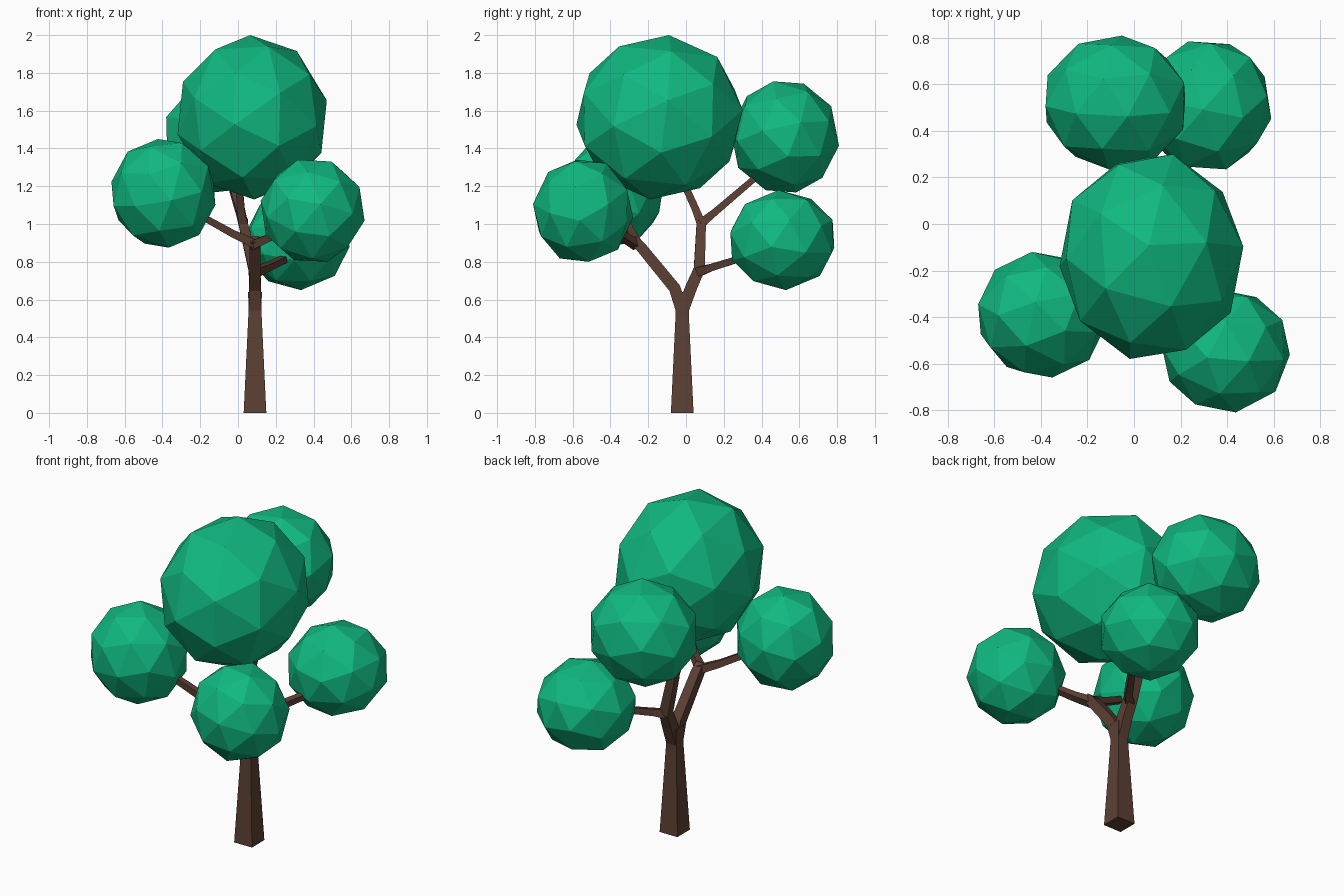
import bpy, bmesh
from mathutils import Vector, Euler

if "Cube" in bpy.data.objects:
    bpy.data.objects.remove(bpy.data.objects["Cube"])


def material(name, rgb):
    m = bpy.data.materials.new(name)
    m.diffuse_color = (*rgb, 1)
    m.use_nodes = True
    m.node_tree.nodes["Principled BSDF"].inputs["Base Color"].default_value = m.diffuse_color
    return m


BARK = material("bark brown", (0.107, 0.051, 0.033))
LEAF = material("leaf green", (0.0052, 0.485, 0.22))


def finish(bm, name, mat):
    bmesh.ops.recalc_face_normals(bm, faces=bm.faces[:])
    me = bpy.data.meshes.new(name)
    bm.to_mesh(me)
    bm.free()
    me.materials.append(mat)
    ob = bpy.data.objects.new(name, me)
    bpy.context.collection.objects.link(ob)
    return ob


def foliage(name, lo, hi, turn):
    """Faceted 60-sided ball (a dodecahedron with raised faces) fitted to a box."""
    ico = bmesh.new()
    bmesh.ops.create_icosphere(ico, subdivisions=1, radius=1)
    pts = [v.co.normalized() for v in ico.verts]
    pts += [f.calc_center_median().normalized() for f in ico.faces]
    ico.free()
    rot = Euler(turn).to_matrix()
    pts = [rot @ p for p in pts]
    low = [min(p[i] for p in pts) for i in range(3)]
    high = [max(p[i] for p in pts) for i in range(3)]
    bm = bmesh.new()
    for p in pts:
        bm.verts.new([lo[i] + (p[i] - low[i]) / (high[i] - low[i]) * (hi[i] - lo[i])
                      for i in range(3)])
    bmesh.ops.convex_hull(bm, input=bm.verts[:])
    finish(bm, name, LEAF)


def limb(name, path, ref=(1, 0, 0)):
    """Square-section tapered tube along (x, y, z, half width) points."""
    bm = bmesh.new()
    pts = [Vector(p[:3]) for p in path]
    rings = []
    for i, p in enumerate(pts):
        t = Vector()
        if i > 0:
            t += (p - pts[i - 1]).normalized()
        if i < len(pts) - 1:
            t += (pts[i + 1] - p).normalized()
        t.normalize()
        if i == 0 and p.z == 0:
            t = Vector((0, 0, 1))
        u = Vector(ref)
        u = (u - t * u.dot(t)).normalized()
        v = t.cross(u)
        r = path[i][3]
        rings.append([bm.verts.new(p + r * (a * u + b * v))
                      for a, b in ((1, 1), (-1, 1), (-1, -1), (1, -1))])
    for a, b in zip(rings, rings[1:]):
        for k in range(4):
            n = (k + 1) % 4
            bm.faces.new((a[k], a[n], b[n], b[k]))
    bm.faces.new(rings[0])
    bm.faces.new(rings[-1])
    finish(bm, name, BARK)


# Trunk with its two main forks
limb("trunk", [(.09, -.02, 0, .06), (.09, -.02, .52, .035), (.09, -.02, .64, .036)])
limb("front_fork", [(.09, -.02, .54, .033), (.09, -.06, .66, .031),
                    (.09, -.24, .88, .028), (.09, -.28, .92, .024)])
limb("back_fork", [(.09, -.02, .54, .033), (.09, .03, .67, .031), (.085, .07, .76, .029),
                   (.03, .08, .99, .025), (.02, .085, 1.03, .022)])

# Branches into the foliage
limb("left_branch", [(.10, -.26, .89, .024), (-.02, -.29, .945, .020),
                     (-.30, -.36, 1.10, .016)], (0, 1, 0))
limb("right_branch", [(.08, -.26, .89, .024), (.16, -.32, .925, .020),
                      (.32, -.45, 1.02, .016)], (0, 1, 0))
limb("lower_back_branch", [(.085, .06, .745, .026), (.14, .12, .765, .020),
                           (.30, .36, .84, .016)])
limb("upper_back_branch", [(.03, .075, 1.0, .024), (.01, .15, 1.06, .019),
                           (-.06, .42, 1.29, .016)])
limb("crown_branch", [(.03, .085, .99, .024), (.015, .05, 1.08, .020),
                      (.0, -.04, 1.28, .018)])

# Foliage balls
foliage("crown_foliage", (-.32, -.58, 1.13), (.47, .30, 2.0), (-.1, .05, .7))
foliage("left_foliage", (-.67, -.66, .875), (-.12, -.12, 1.45), (.4, .2, .5))
foliage("right_foliage", (.12, -.81, .80), (.67, -.28, 1.34), (.9, .5, .3))
foliage("upper_back_foliage", (-.38, .235, 1.167), (.22, .81, 1.755), (.3, .8, .2))
foliage("lower_back_foliage", (.04, .235, .65), (.59, .785, 1.18), (.6, .1, 1.1))
